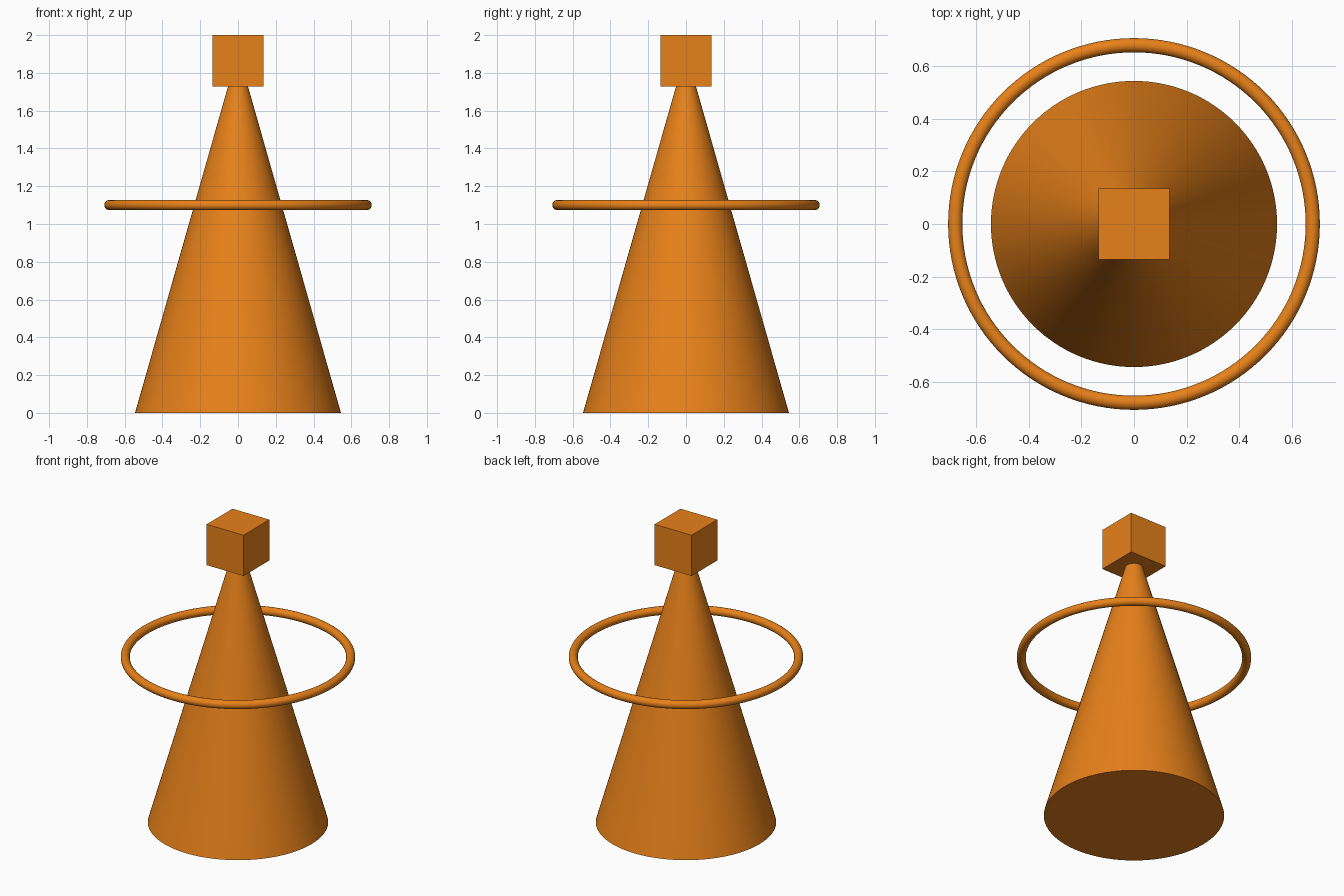
import bpy, math

if "Cube" in bpy.data.objects:
    bpy.data.objects.remove(bpy.data.objects["Cube"])

orange = bpy.data.materials.new("orange")
orange.diffuse_color = (0.8, 0.22, 0.01, 1)
orange.use_nodes = True
orange.node_tree.nodes["Principled BSDF"].inputs["Base Color"].default_value = orange.diffuse_color


def finish(name, smooth=True):
    ob = bpy.context.object
    ob.name = name
    ob.data.materials.append(orange)
    if smooth:
        bpy.ops.object.shade_smooth_by_angle(angle=math.radians(40))


# Tapered body with a small flat top under the head
CONE_H = 1.728
bpy.ops.mesh.primitive_cone_add(vertices=128, radius1=0.545, radius2=0.053,
                                depth=CONE_H, location=(0, 0, CONE_H / 2))
finish("cone_body")

# Cube head resting on the tip
HEAD = 2 - CONE_H
bpy.ops.mesh.primitive_cube_add(size=HEAD, location=(0, 0, 2 - HEAD / 2))
finish("cube_head", smooth=False)

# Floating ring around the body
bpy.ops.mesh.primitive_torus_add(major_radius=0.681, minor_radius=0.027,
                                 major_segments=128, minor_segments=24,
                                 location=(0, 0, 1.10))
finish("floating_ring")
